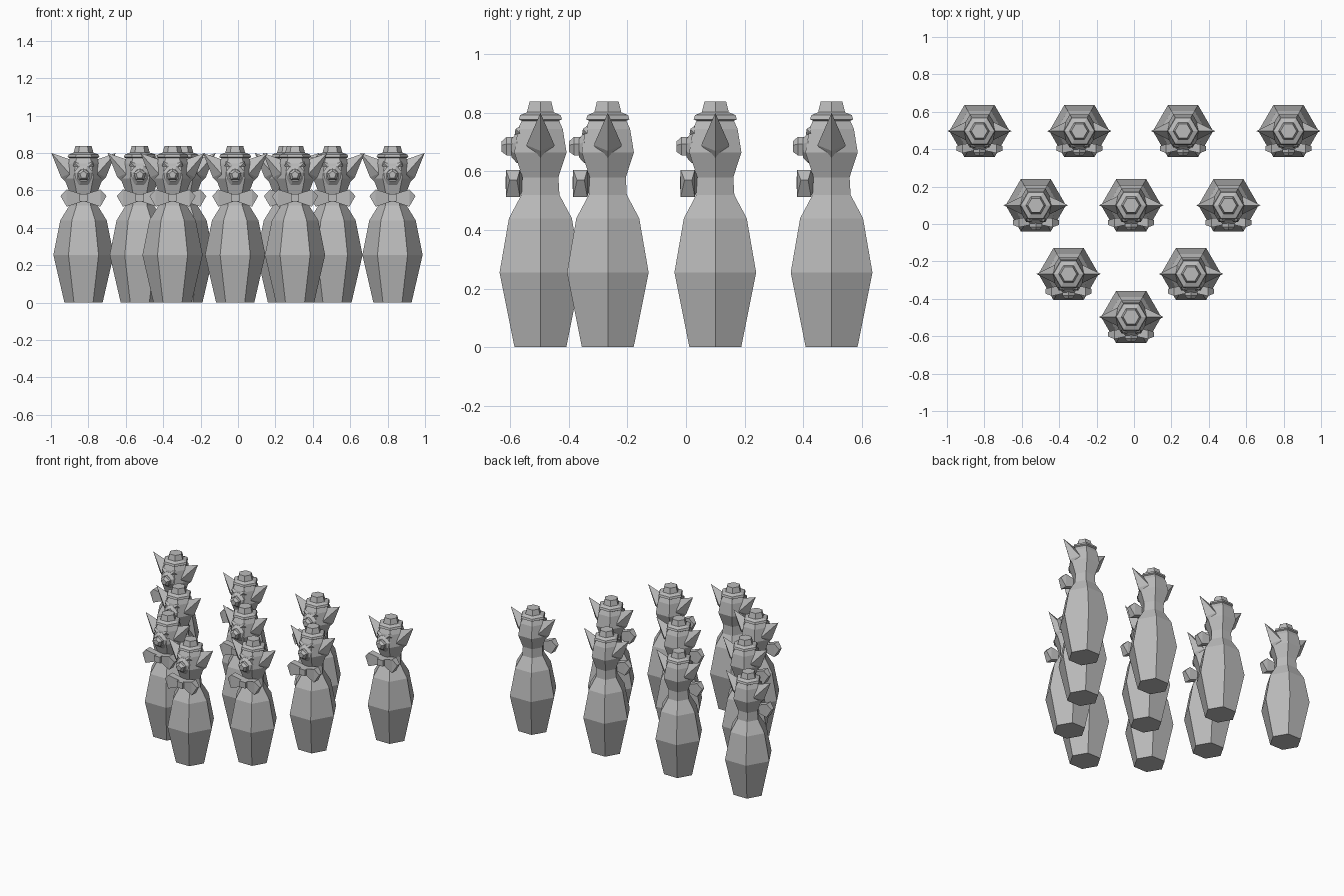
import bpy, bmesh, math
from mathutils import Matrix, Vector

old = bpy.data.objects.get("Cube")
if old:
    bpy.data.objects.remove(old, do_unlink=True)

grey = bpy.data.materials.new("plain_grey")
grey.use_nodes = True
grey.diffuse_color = (0.5, 0.5, 0.5, 1)
grey.node_tree.nodes["Principled BSDF"].inputs["Base Color"].default_value = (0.5, 0.5, 0.5, 1)


def finish(bm, name):
    bmesh.ops.recalc_face_normals(bm, faces=bm.faces[:])
    mesh = bpy.data.meshes.new(name)
    bm.to_mesh(mesh)
    bm.free()
    mesh.materials.append(grey)
    return mesh


def lathe(name, profile, sides=6, turn=None):
    """Low-poly turned shape from (radius, height) pairs."""
    bm = bmesh.new()
    rings = []
    for r, z in profile:
        angles = [math.tau * i / sides for i in range(sides)]
        rings.append([bm.verts.new((r * math.cos(a), r * math.sin(a), z)) for a in angles])
    for low, high in zip(rings, rings[1:]):
        for i in range(sides):
            j = (i + 1) % sides
            bm.faces.new((low[i], low[j], high[j], high[i]))
    bm.faces.new(rings[0])
    bm.faces.new(rings[-1])
    if turn:
        bmesh.ops.transform(bm, matrix=turn, verts=bm.verts[:])
    return finish(bm, name)


def hulls(name, groups):
    """One convex solid for each group of points."""
    bm = bmesh.new()
    for points in groups:
        verts = [bm.verts.new(p) for p in points]
        result = bmesh.ops.convex_hull(bm, input=verts)
        loose = {v for v in result["geom_interior"] if isinstance(v, bmesh.types.BMVert)}
        bmesh.ops.delete(bm, geom=list(loose), context="VERTS")
    return finish(bm, name)


def mirrored(points):
    return [points, [(-x, y, z) for x, y, z in points]]


def forward(z, spin):
    """Turn a lathe so that it points to the front at height z."""
    return (Matrix.Translation((0, 0, z)) @ Matrix.Rotation(math.pi / 2, 4, "X")
            @ Matrix.Rotation(spin, 4, "Z"))


# Body and head in one turned hexagonal form
body = lathe("body", [(0.102, 0), (0.161, 0.255), (0.124, 0.44), (0.075, 0.52),
                      (0.071, 0.58), (0.103, 0.665), (0.088, 0.745), (0.07, 0.78)])
# Hat with a brim and a short crown
hat = lathe("hat", [(0.072, 0.772), (0.085, 0.778), (0.08, 0.792), (0.053, 0.802),
                    (0.043, 0.838)])
# Muzzle and round nose point forwards
muzzle = lathe("muzzle", [(0.056, 0.06), (0.056, 0.08), (0.035, 0.098)], 8,
               forward(0.68, math.pi / 8))
nose = lathe("nose", [(0.02, 0.08), (0.035, 0.093), (0.035, 0.115), (0.02, 0.132)], 5,
             forward(0.683, math.pi / 2))
# Pointed ears
ears = hulls("ears", mirrored([
    (0.172, 0, 0.8), (0.07, 0, 0.765), (0.075, -0.048, 0.69), (0.075, 0.048, 0.69),
    (0.065, 0, 0.615), (0.12, 0, 0.67)]))
# Brows beside the muzzle
brows = hulls("brows", mirrored([
    (0.012, -0.07, 0.745), (0.05, -0.07, 0.755), (0.058, -0.07, 0.73),
    (0.025, -0.088, 0.725), (0.045, -0.085, 0.745)]))
# Bow tie: two flared wings and a knot
wing = [(0.01, y, z) for y in (-0.1, -0.06) for z in (0.54, 0.58)]
wing += [(0.09, y, z) for y in (-0.118, -0.07) for z in (0.513, 0.605)]
wing += [(0.123, y, 0.57) for y in (-0.105, -0.08)]
knot = [(x, y, z) for x in (-0.022, 0.022) for y in (-0.12, -0.05) for z in (0.54, 0.582)]
bow = hulls("bow_tie", mirrored(wing) + [knot])

parts = (body, hat, muzzle, nose, ears, brows, bow)

# Ten skittles in a triangle
rows = [(0.497, (-0.826, -0.292, 0.262, 0.826)),
        (0.1, (-0.525, -0.015, 0.505)),
        (-0.267, (-0.35, 0.305)),
        (-0.497, (-0.015,))]
for y, xs in rows:
    for x in xs:
        for mesh in parts:
            ob = bpy.data.objects.new(mesh.name, mesh)
            ob.location = Vector((x, y, 0))
            bpy.context.collection.objects.link(ob)
